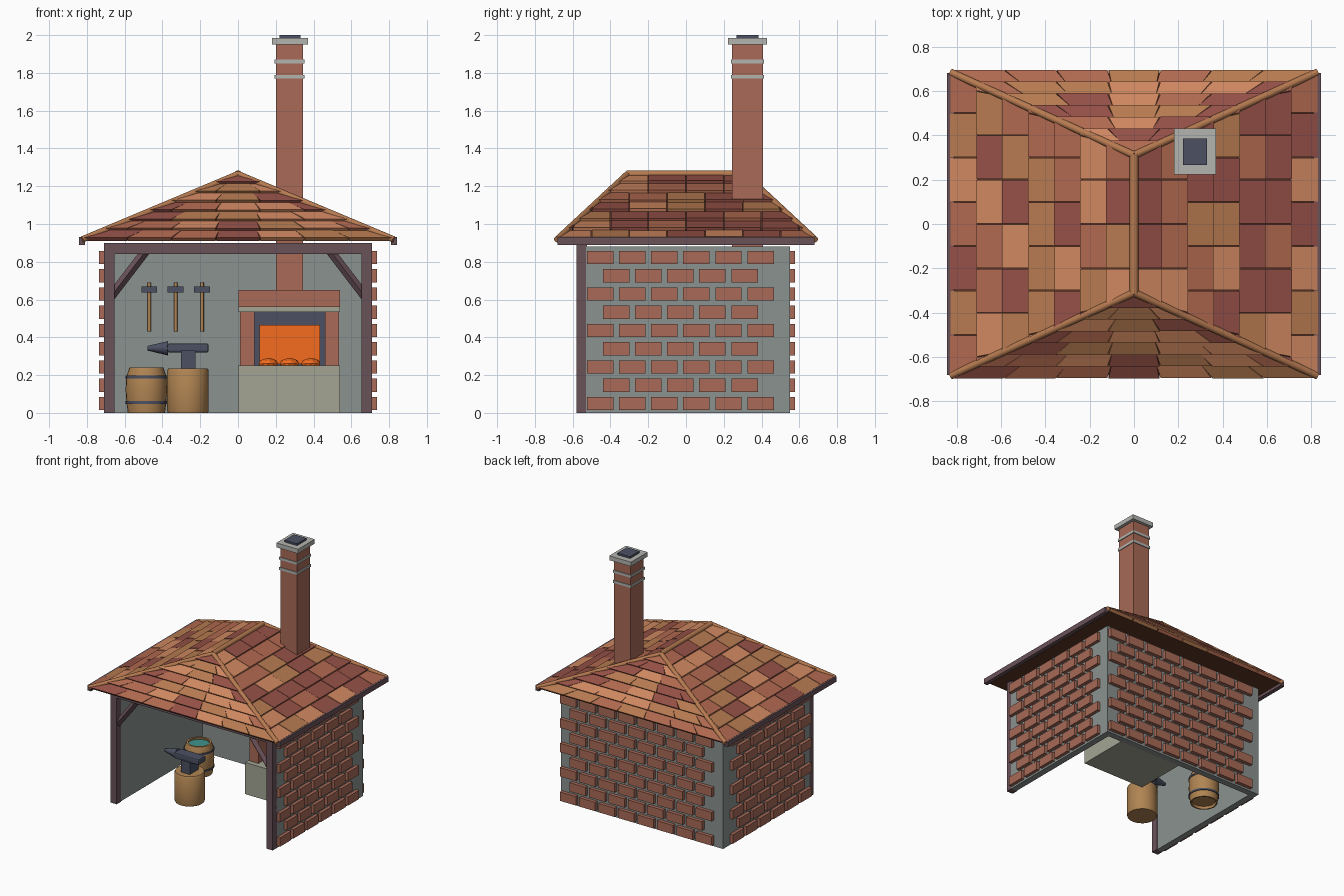
import bpy, bmesh, math, random
from mathutils import Vector, Matrix

if "Cube" in bpy.data.objects:
    bpy.data.objects.remove(bpy.data.objects["Cube"])

random.seed(4)
MATS = {}


def mat(name, hexcol):
    if name not in MATS:
        m = bpy.data.materials.new(name)
        c = [int(hexcol[i:i + 2], 16) / 255 for i in (0, 2, 4)]
        m.diffuse_color = [((v + .055) / 1.055) ** 2.4 for v in c] + [1]
        m.use_nodes = True
        m.node_tree.nodes["Principled BSDF"].inputs["Base Color"].default_value = m.diffuse_color
        MATS[name] = m
    return MATS[name]


WALL, BRICK = mat("plaster", "8a9290"), mat("brick", "a86a57")
TIMBER, WOOD = mat("timber", "6a5259"), mat("wood", "b08452")
IRON, FIRE = mat("iron", "4b5062"), mat("fire", "f56c1e")
STONE, HEARTH = mat("stone", "b4b5b0"), mat("hearth_stone", "a3a594")
WATER, UNDER = mat("water", "3f938c"), mat("roof_board", "5e3526")
TILES = [mat("tile_a", "cf8760"), mat("tile_b", "b0694f"),
         mat("tile_c", "945046"), mat("tile_d", "b67a50")]


def finish(name, bm, mats, smooth=False):
    bmesh.ops.recalc_face_normals(bm, faces=bm.faces)
    me = bpy.data.meshes.new(name)
    bm.to_mesh(me)
    bm.free()
    ob = bpy.data.objects.new(name, me)
    bpy.context.collection.objects.link(ob)
    for m in mats:
        me.materials.append(m)
    if smooth:
        bpy.ops.object.select_all(action='DESELECT')
        ob.select_set(True)
        bpy.context.view_layer.objects.active = ob
        bpy.ops.object.shade_smooth_by_angle(angle=math.radians(40))
    return ob


def add_box(bm, x0, x1, y0, y1, z0, z1):
    m = Matrix.Translation(((x0 + x1) / 2, (y0 + y1) / 2, (z0 + z1) / 2))
    bmesh.ops.create_cube(bm, size=1, matrix=m @ Matrix.Diagonal((x1 - x0, y1 - y0, z1 - z0, 1)))


def box(name, m, *dims):
    bm = bmesh.new()
    add_box(bm, *dims)
    return finish(name, bm, [m])


def rod(name, m, a, b, r, r2=None, seg=12, smooth=True):
    a, b = Vector(a), Vector(b)
    d = b - a
    bm = bmesh.new()
    bmesh.ops.create_cone(bm, cap_ends=True, segments=seg, radius1=r, radius2=r if r2 is None else r2,
                          depth=d.length, matrix=Matrix.Translation((a + b) / 2)
                          @ d.to_track_quat('Z', 'Y').to_matrix().to_4x4())
    return finish(name, bm, [m], smooth)


def lathe(name, m, profile, x, y, seg=24):
    bm = bmesh.new()
    vs = [bm.verts.new((r, 0, z)) for r, z in profile]
    es = [bm.edges.new(p) for p in zip(vs, vs[1:])]
    bmesh.ops.spin(bm, geom=vs + es, axis=(0, 0, 1), cent=(0, 0, 0), steps=seg, angle=math.tau)
    bmesh.ops.remove_doubles(bm, verts=bm.verts, dist=1e-5)
    bmesh.ops.translate(bm, verts=bm.verts, vec=(x, y, 0))
    return finish(name, bm, [m], True)


# Walls
box("back_wall", WALL, -.71, .71, .50, .55, 0, .88)
for s, side in ((-1, "left"), (1, "right")):
    box(side + "_wall", WALL, *sorted((s * .66, s * .71)), -.53, .50, 0, .88)


# Raised brick courses: 9 staggered rows
def bricks(name, start, count, place):
    bm = bmesh.new()
    for row in range(9):
        odd = row % 2
        for i in range(count - odd):
            a = start + i * .17 + odd * .085
            place(bm, a, a + .14, .015 + row * .0965)
    finish(name, bm, [BRICK])


for s, side in ((-1, "left"), (1, "right")):
    bricks(side + "_wall_bricks", -.525, 6, lambda bm, a, b, z: add_box(
        bm, *sorted((s * .70, s * .735)), a, b, z, z + .07))
bricks("back_wall_bricks", -.70, 8, lambda bm, a, b, z: add_box(bm, -b, -a, .54, .578, z, z + .07))

# Timber front frame with braces
box("front_beam", TIMBER, -.71, .71, -.58, -.525, .84, .90)
for s, side in ((-1, "left"), (1, "right")):
    box(side + "_post", TIMBER, *sorted((s * .655, s * .71)), -.58, -.525, 0, .84)
    rod(side + "_brace", TIMBER, (s * .67, -.552, .62), (s * .49, -.552, .855), .024, seg=4, smooth=False)
    box(side + "_fascia", TIMBER, *sorted((s * .81, s * .842)), -.68, .68, .89, .93)

# Hip roof core
Z0, Z1, ROWS = .912, 1.258, 7
bm = bmesh.new()
c = [bm.verts.new((x, y, Z0)) for x, y in ((-.82, -.68), (.82, -.68), (.82, .68), (-.82, .68))]
f, b = bm.verts.new((0, -.31, Z1)), bm.verts.new((0, .31, Z1))
for face in (c, (c[0], c[1], f), (c[1], c[2], b, f), (c[2], c[3], b), (c[3], c[0], f, b)):
    bm.faces.new(face)
finish("roof_core", bm, [UNDER])


# Overlapping tiles on one roof slope; fan slopes converge on the apex
def slope(name, d, eave, ridge, d0, d1, fan):
    d = Vector(d)
    t, up = Vector((-d.y, d.x, 0)), Vector((0, 0, 1))
    n = (d * (Z1 - Z0) + up * (d0 - d1)).normalized()
    half = lambda v: eave + (ridge - eave) * v
    pt = lambda u, v, h: d * (d0 + (d1 - d0) * v) + t * u + up * (Z0 + (Z1 - Z0) * v) + n * h
    bm = bmesh.new()
    for r in range(ROWS):
        va, vb = r / ROWS, (r + 1) / ROWS
        ha, hb = half(va), half(vb)
        num = max(1, round(2 * ha / .225)) if fan else math.ceil(2 * ha / .2)
        for i in range(num + 1):
            lo, hi = i - .5 * (r % 2), i + 1 - .5 * (r % 2)
            if fan:
                lo, hi = (min(max(k / num, 0), 1) * 2 - 1 for k in (lo, hi))
                if hi - lo < .01:
                    continue
                us = (lo * ha + .003, hi * ha - .003, hi * hb, lo * hb)
            else:
                lo, hi = ((k - num / 2) * .2 for k in (lo, hi))
                if lo >= ha - .01 or hi <= -ha + .01:
                    continue
                lo, hi = lo + .002, hi - .002
                ca, cb = (lambda u: min(max(u, -ha), ha)), (lambda u: min(max(u, -hb), hb))
                us = (ca(lo), ca(hi), cb(hi), cb(lo))
            vv = (va, va, vb, vb)
            lift = random.uniform(0, .003)
            top = [bm.verts.new(pt(u, v, h + lift)) for u, v, h in zip(us, vv, (.02, .02, .005, .005))]
            bot = [bm.verts.new(pt(u, v, -.004)) for u, v in zip(us, vv)]
            faces = [bm.faces.new(top), bm.faces.new(bot[::-1])]
            for k in range(4):
                j = (k + 1) % 4
                faces.append(bm.faces.new((bot[k], bot[j], top[j], top[k])))
            m = random.randrange(4)
            for fc in faces:
                fc.material_index = m
    bmesh.ops.dissolve_degenerate(bm, dist=1e-5, edges=bm.edges)
    finish(name, bm, TILES)


slope("right_roof_tiles", (1, 0, 0), .68, .31, .82, 0, False)
slope("left_roof_tiles", (-1, 0, 0), .68, .31, .82, 0, False)
slope("front_roof_tiles", (0, -1, 0), .82, 0, .68, .31, True)
slope("back_roof_tiles", (0, 1, 0), .82, 0, .68, .31, True)

# Ridge and hip caps
rod("ridge_cap", TILES[3], (0, -.315, 1.264), (0, .315, 1.264), .02)
for sx in (-1, 1):
    for sy in (-1, 1):
        rod("hip_cap", TILES[3], (sx * .825, sy * .683, .918), (0, sy * .31, 1.264), .017)

# Chimney
box("chimney", BRICK, .2, .345, .243, .407, .62, 1.95)
for z in (1.77, 1.85):
    box("chimney_band", STONE, .194, .351, .237, .413, z, z + .02)
box("chimney_cap", STONE, .18, .37, .222, .43, 1.95, 1.985)
box("chimney_flue", IRON, .22, .33, .267, .385, 1.98, 2.0)

# Forge hearth
box("hearth_base", HEARTH, 0, .54, .09, .5, 0, .25)
box("left_jamb", BRICK, .01, .088, .13, .5, .25, .54)
box("right_jamb", BRICK, .46, .535, .13, .5, .25, .54)
box("hearth_shelf", HEARTH, .003, .54, .12, .5, .535, .56)
box("hearth_hood", BRICK, .003, .54, .11, .5, .56, .65)
box("firebox_back", IRON, .085, .462, .40, .5, .25, .54)
box("fire_glow", FIRE, .115, .435, .37, .41, .26, .465)
for x in (.16, .272, .385):
    bm = bmesh.new()
    bmesh.ops.create_icosphere(bm, subdivisions=2, radius=1, matrix=Matrix.Translation((x, .25, .262))
                               @ Matrix.Diagonal((.052, .06, .028, 1)))
    finish("ember", bm, [FIRE])

# Anvil on its stump
lathe("stump", WOOD, [(0, 0), (.106, 0), (.11, .012), (.11, .225), (.104, .235), (0, .235)], -.265, -.225)
box("anvil_foot", IRON, -.302, -.226, -.28, -.17, .23, .33)
body = box("anvil_body", IRON, -.375, -.155, -.27, -.18, .32, .367)
bev = body.modifiers.new("bevel", 'BEVEL')
bev.width, bev.segments = .01, 2
rod("anvil_horn", IRON, (-.37, -.225, .342), (-.48, -.225, .342), .038, .012)

# Water barrel with hoops
lathe("barrel", WOOD, [(0, .02), (.085, .02), (.088, 0), (.098, 0), (.106, .055), (.11, .12), (.107, .19),
                       (.09, .24), (.076, .24), (.085, .2), (0, .2)], -.485, .205)
lathe("barrel_water", WATER, [(0, .222), (.08, .222), (.08, .205)], -.485, .205)
for z in (.055, .19):
    lathe("barrel_hoop", IRON, [(.1, z - .007), (.111, z - .007), (.111, z + .007), (.1, z + .007)], -.485, .205)

# Hammers hung on the back wall
for x in (-.47, -.33, -.19):
    rod("hammer_handle", WOOD, (x, .475, .43), (x, .475, .69), .009)
    box("hammer_head", IRON, x - .042, x + .042, .455, .495, .637, .67)
